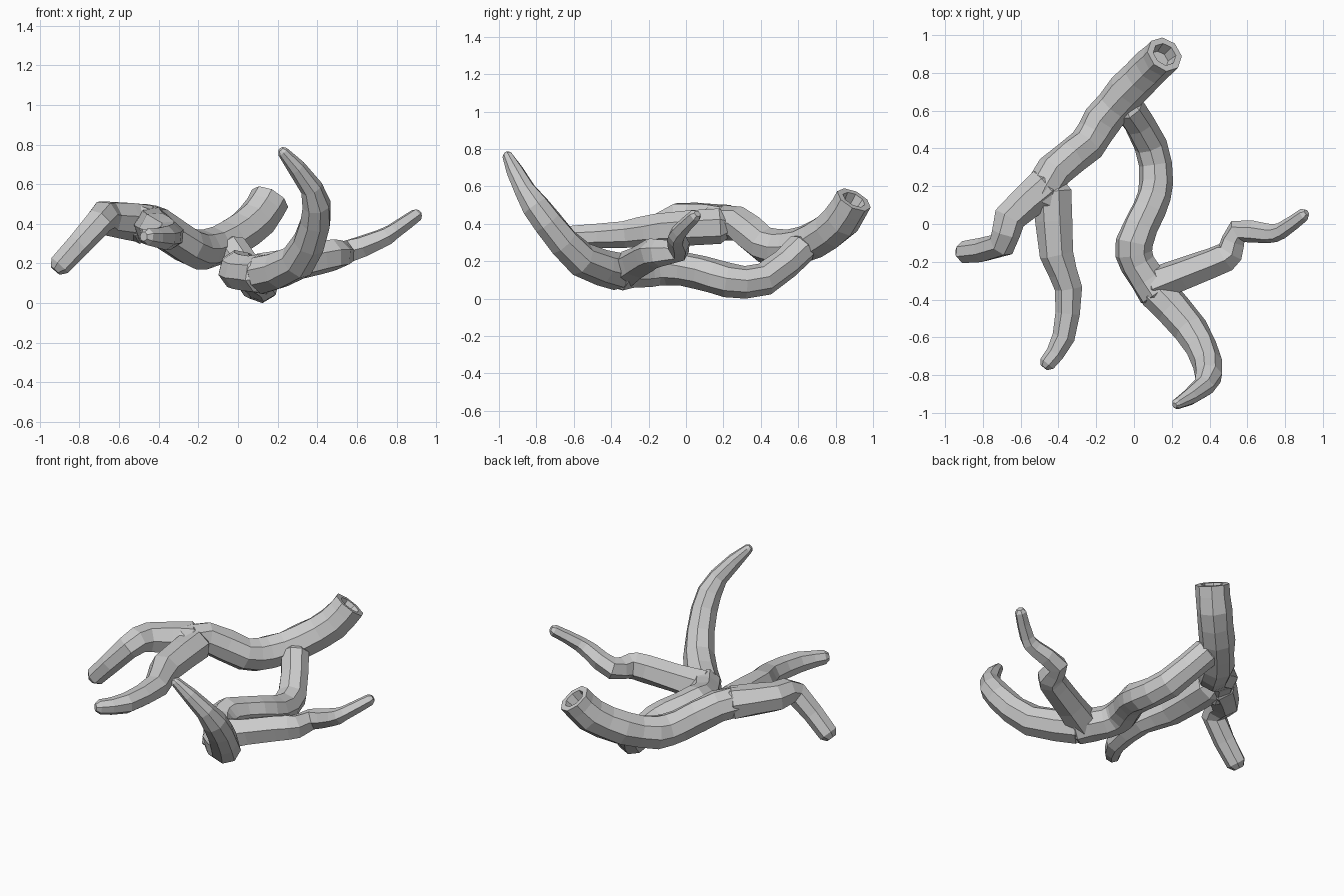
import bpy, bmesh, math, random
from mathutils import Vector

if "Cube" in bpy.data.objects:
    bpy.data.objects.remove(bpy.data.objects["Cube"])

random.seed(4)


def smooth_path(keys):
    """Add a rounded midpoint between every two key points."""
    keys = [Vector(k) for k in keys]
    last = len(keys) - 1
    out = [keys[0]]
    for i in range(last):
        a, b = keys[i], keys[i + 1]
        before, after = keys[max(i - 1, 0)], keys[min(i + 2, last)]
        out += [(a + b) * .5 + (a + b - before - after) / 16, b]
    return out


def limb(name, sides, r0, r1, keys, power=1, hollow=False):
    """Sweep a knobbly faceted ring along a path, tapering r0 to r1."""
    pts = smooth_path(keys)
    last = len(pts) - 1
    bm = bmesh.new()
    rings, side = [], None

    def add_ring(p, r, up):
        ring = []
        for k in range(sides):
            ang = math.tau * k / sides
            grow = r * random.uniform(1, 1.08)
            ring.append(bm.verts.new(p + (side * math.cos(ang) + up * math.sin(ang)) * grow))
        rings.append(ring)

    for i, p in enumerate(pts):
        back = (p - pts[max(i - 1, 0)]).normalized()
        ahead = (pts[min(i + 1, last)] - p).normalized()
        t = (back + ahead).normalized()
        side = side or t.orthogonal()
        side = (side - t * side.dot(t)).normalized()
        up = t.cross(side)
        r = (r0 + (r1 - r0) * (i / last) ** power) * random.uniform(.97, 1.05)
        # blunt tapered ends, except at the cut
        if i == 0 and not hollow:
            add_ring(p - t * r * .6, r * .55, up)
        add_ring(p, r, up)
        if i == last:
            add_ring(p + t * r * .6, r * .55, up)
    for a, b in zip(rings, rings[1:]):
        for k in range(sides):
            n = (k + 1) % sides
            bm.faces.new((a[k], a[n], b[n], b[k]))
    start = bm.faces.new(rings[0][::-1])
    bm.faces.new(rings[-1])
    bmesh.ops.recalc_face_normals(bm, faces=bm.faces[:])
    # recessed hollow in the cut end
    if hollow:
        inward = (pts[1] - pts[0]).normalized()
        bmesh.ops.inset_region(bm, faces=[start], thickness=.035)
        bmesh.ops.inset_region(bm, faces=[start], thickness=.012)
        bmesh.ops.translate(bm, verts=start.verts[:], vec=inward * .07)
    me = bpy.data.meshes.new(name)
    bm.to_mesh(me)
    bm.free()
    ob = bpy.data.objects.new(name, me)
    bpy.context.collection.objects.link(ob)
    return ob


parts = [
    # thick trunk from the hollow cut end to the left fork
    limb("trunk", 8, .098, .092, [
        (.16, .9, .53), (.09, .83, .42), (-.04, .7, .32), (-.17, .55, .27),
        (-.25, .42, .29), (-.42, .28, .4), (-.5, .13, .4)], hollow=True),
    # left branch bending down
    limb("left_branch", 7, .095, .054, [
        (-.47, .2, .405), (-.66, .03, .43), (-.7, -.11, .41), (-.9, -.15, .19)]),
    # left front branch
    limb("left_front_branch", 7, .1, .042, [
        (-.43, .18, .39), (-.41, -.16, .37), (-.345, -.34, .345),
        (-.37, -.6, .33), (-.46, -.74, .335)]),
    # lower limb running forward under the trunk
    limb("lower_limb", 8, .08, .096, [
        (-.03, .62, .27), (.09, .42, .105), (.12, .22, .1), (.08, .08, .14),
        (0, -.1, .17), (.02, -.21, .155), (.12, -.36, .145)]),
    # front branch curling upward to a point
    limb("upturned_branch", 8, .094, .028, [
        (.12, -.36, .145), (.3, -.56, .21), (.39, -.74, .41),
        (.37, -.86, .58), (.225, -.955, .765)], power=2),
    # right branch ending in a thin twig
    limb("right_branch", 6, .09, .033, [
        (.11, -.32, .155), (.42, -.2, .23), (.51, -.15, .245), (.55, -.04, .26),
        (.71, -.05, .32), (.78, -.035, .36), (.9, .05, .445)]),
]

# rest the whole piece on the ground
low = min(v.co.z for o in parts for v in o.data.vertices)
for o in parts:
    for v in o.data.vertices:
        v.co.z -= low
